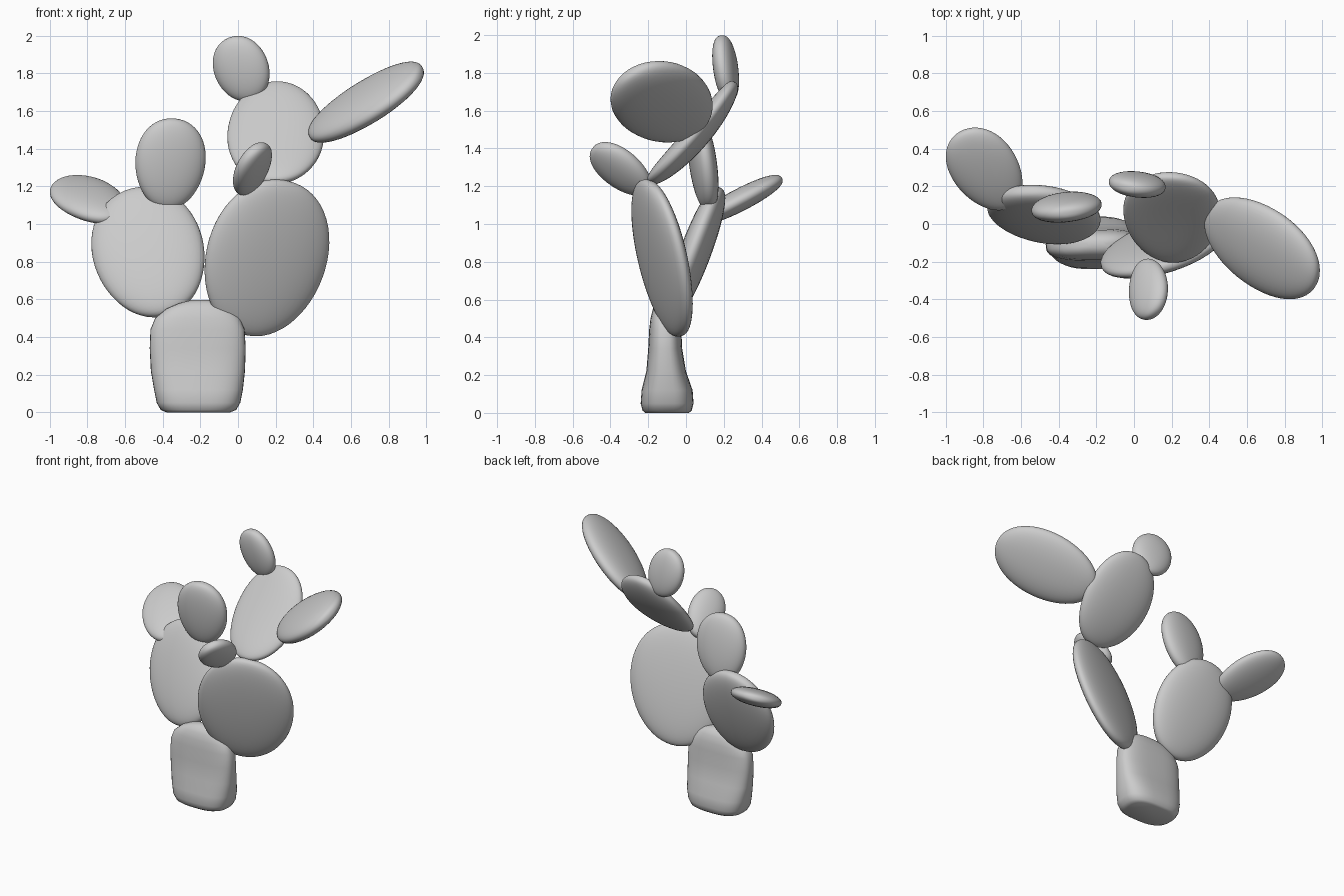
import bpy, bmesh, math
from mathutils import Vector

if "Cube" in bpy.data.objects:
    bpy.data.objects.remove(bpy.data.objects["Cube"])


def spow(v, p):
    return math.copysign(abs(v) ** p, v)


def skin(name, rings):
    """Closed smooth surface through a stack of equal-length rings."""
    bm = bmesh.new()
    loops = [[bm.verts.new(p) for p in r] for r in rings]
    for a, b in zip(loops, loops[1:]):
        n = len(a)
        for i in range(n):
            bm.faces.new((a[i], a[(i + 1) % n], b[(i + 1) % n], b[i]))
    bm.faces.new(loops[0][::-1])
    bm.faces.new(loops[-1])
    bmesh.ops.recalc_face_normals(bm, faces=bm.faces[:])
    me = bpy.data.meshes.new(name)
    bm.to_mesh(me)
    bm.free()
    ob = bpy.data.objects.new(name, me)
    bpy.context.collection.objects.link(ob)
    bpy.context.view_layer.objects.active = ob
    for o in bpy.context.selected_objects:
        o.select_set(False)
    ob.select_set(True)
    bpy.ops.object.shade_smooth_by_angle(angle=math.radians(50))
    return ob


def pad(name, center, growth, normal, length, width, thick, taper=0.08, bend=0.0):
    """Flattened egg: half sizes along growth axis, across, and through."""
    c, d, n = Vector(center), Vector(growth).normalized(), Vector(normal)
    n = (n - d * n.dot(d)).normalized()
    w = n.cross(d)
    rings = []
    for j in range(29):
        a = math.pi * (0.012 + 0.976 * j / 28)
        s, r = -math.cos(a), math.sin(a)
        rw = width * r ** 0.95 * (1 + taper * s)
        rt = thick * r ** 0.7
        mid = c + d * length * s + n * bend * (s * s - 0.5)
        rings.append([mid + w * rw * spow(math.cos(t), 0.93)
                      + n * rt * spow(math.sin(t), 0.93)
                      for t in (2 * math.pi * i / 40 for i in range(40))])
    return skin(name, rings)


# Trunk: rounded block, flared front to back at the foot
profile = [  # z, centre x, half x, centre y, half y
    (0.0, -0.21, 0.17, -0.10, 0.115), (0.012, -0.21, 0.20, -0.10, 0.13),
    (0.05, -0.21, 0.222, -0.10, 0.14), (0.12, -0.21, 0.236, -0.10, 0.135),
    (0.22, -0.213, 0.25, -0.105, 0.105), (0.34, -0.214, 0.255, -0.11, 0.09),
    (0.44, -0.215, 0.25, -0.11, 0.085), (0.50, -0.215, 0.225, -0.11, 0.078),
    (0.55, -0.21, 0.17, -0.11, 0.065), (0.58, -0.20, 0.11, -0.11, 0.045),
    (0.595, -0.20, 0.05, -0.11, 0.02)]
skin("trunk", [[(cx + hx * spow(math.cos(t), 0.7), cy + hy * spow(math.sin(t), 0.7), z)
                for t in (2 * math.pi * i / 40 for i in range(40))]
               for z, cx, hx, cy, hy in profile])

# Two large lower pads
pad("left_large_pad", (-0.475, 0.05, 0.85), (-0.2, 0.27, 0.7), (-0.07, -1, 0.366), 0.37, 0.295, 0.08, 0.04)
pad("right_large_pad", (0.15, -0.125, 0.82), (0.2, -0.15, 0.8), (0.3, -0.9, -0.24), 0.43, 0.34, 0.076, 0.04)

# Pads growing on the left one
pad("left_top_pad", (-0.36, 0.09, 1.32), (0.04, -0.06, 0.45), (0.12, -1, -0.13), 0.243, 0.187, 0.07)
pad("far_left_pad", (-0.79, 0.29, 1.13), (-0.25, 0.38, 0.2), (0.03, -0.46, 0.88), 0.26, 0.178, 0.06)

# Pads growing on the right one
pad("front_small_pad", (0.075, -0.345, 1.29), (0.05, -0.28, 0.23), (0.75, -0.4, -0.65), 0.188, 0.127, 0.06)
pad("right_upper_pad", (0.2, 0.045, 1.475), (0.0, 0.43, 0.5), (-0.06, -0.75, 0.65), 0.35, 0.258, 0.066, 0.03, 0.03)
pad("far_right_pad", (0.68, -0.125, 1.645), (0.53, -0.31, 0.285), (-0.45, -0.24, 0.576), 0.375, 0.245, 0.078, 0.04)
pad("top_small_pad", (0.018, 0.21, 1.825), (-0.12, -0.03, 0.3), (-0.22, -1, 0.0), 0.178, 0.147, 0.062, 0.02)
